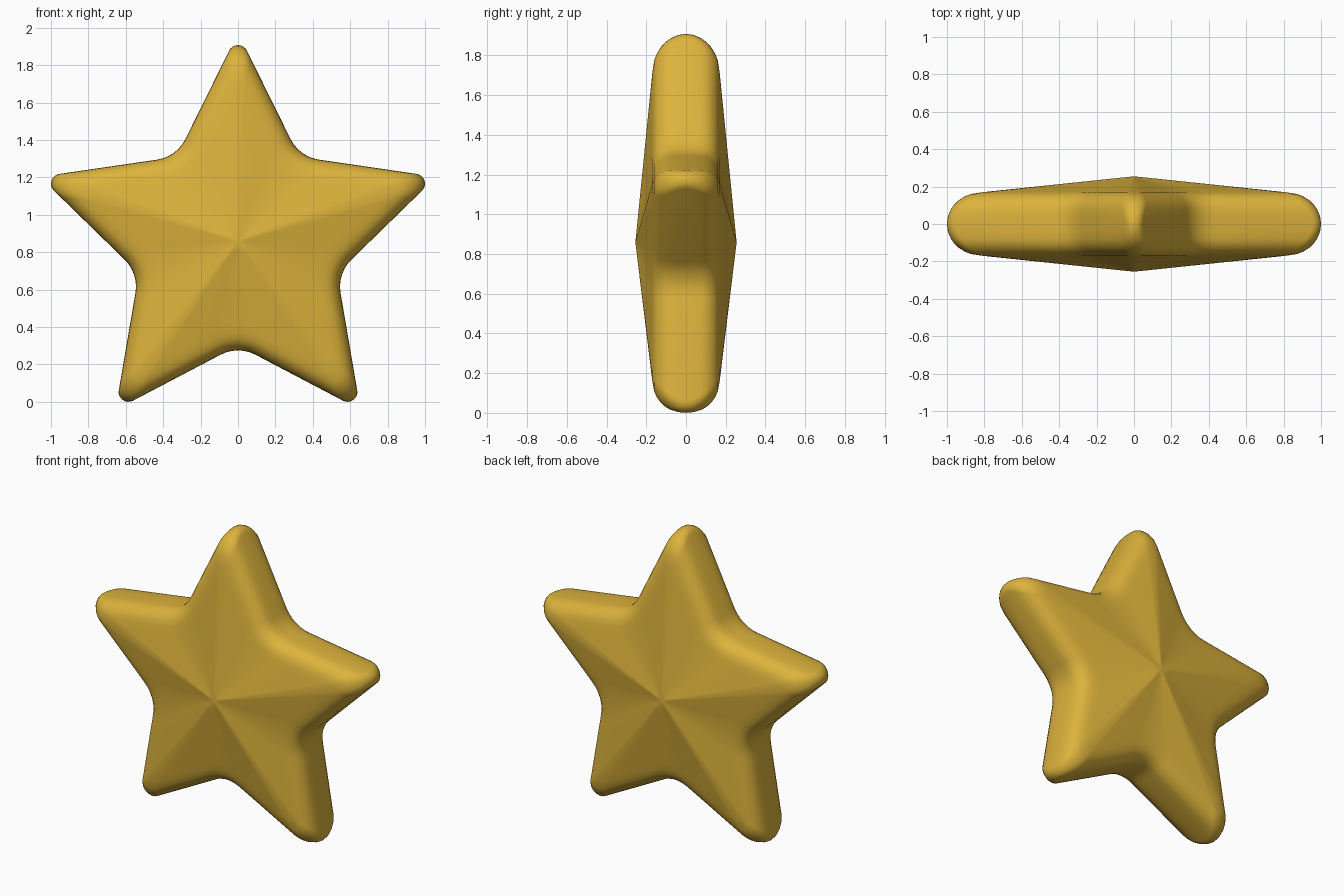
import bpy, bmesh
from math import sin, cos, radians, sqrt, pi

if "Cube" in bpy.data.objects:
    bpy.data.objects.remove(bpy.data.objects["Cube"], do_unlink=True)

HALF_TIP = radians(26.3)           # half the angle of each point
NORMAL = pi / 2 - HALF_TIP         # flank normal, measured from the point's axis
NOTCH = radians(36)
FLANK, TIP = 0.494, 1.049          # centre to flank, centre to tip
EDGE_Y, PEAK_Y, CENTRE_Z = 0.17, 0.255, 0.859
TIP_STEPS, NOTCH_STEPS = 8, 6


def star_outline(inset, tip):
    """Five-pointed outline with round tips and filleted notches."""
    flank = FLANK - inset
    tip_r = (flank / sin(HALF_TIP) - tip) / (1 / sin(HALF_TIP) - 1)
    notch_r = 0.2 + inset
    notch_c = (flank + notch_r) / cos(NORMAL - NOTCH)
    local = []
    for i in range(TIP_STEPS + 1):
        a = NORMAL * (2 * i / TIP_STEPS - 1)
        local.append((tip - tip_r + tip_r * cos(a), tip_r * sin(a)))
    for i in range(NOTCH_STEPS + 1):
        a = NORMAL + 2 * (NOTCH - NORMAL) * i / NOTCH_STEPS
        local.append((notch_c * cos(NOTCH) - notch_r * cos(a),
                      notch_c * sin(NOTCH) - notch_r * sin(a)))
    points = []
    for arm in range(5):
        t = 2 * NOTCH * arm
        points += [(u * sin(t) + w * cos(t), u * cos(t) - w * sin(t)) for u, w in local]
    return points


# Rim: flat wall, then a rounded shoulder (depth, inset)
shoulder = [(0.0, 0.0), (0.04, 0.0), (0.08, 0.002), (0.105, 0.008), (0.128, 0.021),
            (0.147, 0.039), (0.16, 0.06), (EDGE_Y, 0.092)]
half = []
for y, inset in shoulder:
    tip = TIP - 0.2 + 0.2 * sqrt(max(0, 1 - (y / EDGE_Y) ** 2))
    half.append((y, star_outline(inset, tip)))

# Face: straight slopes rising from the shoulder to the centre peak
edge = half[-1][1]
for s in (0.9, 0.65, 0.35, 0.1):
    half.append((PEAK_Y + (EDGE_Y - PEAK_Y) * s, [(x * s, z * s) for x, z in edge]))
layers = [(-y, ring) for y, ring in reversed(half)] + half[1:]

# Star body
bm = bmesh.new()
rings = [[bm.verts.new((x, y, z + CENTRE_Z)) for x, z in ring] for y, ring in layers]
count = len(rings[0])
for a, b in zip(rings, rings[1:]):
    for i in range(count):
        j = (i + 1) % count
        bm.faces.new((a[i], a[j], b[j], b[i]))
for ring, y in ((rings[0], -PEAK_Y), (rings[-1], PEAK_Y)):
    peak = bm.verts.new((0, y, CENTRE_Z))
    for i in range(count):
        bm.faces.new((ring[i], ring[(i + 1) % count], peak))
bmesh.ops.remove_doubles(bm, verts=bm.verts, dist=0.0001)
bmesh.ops.recalc_face_normals(bm, faces=bm.faces)
for face in bm.faces:
    face.smooth = True

mesh = bpy.data.meshes.new("star_body")
bm.to_mesh(mesh)
bm.free()
star = bpy.data.objects.new("star_body", mesh)
bpy.context.collection.objects.link(star)

# Gold colour
gold = bpy.data.materials.new("gold")
gold.use_nodes = True
colour = (0.72, 0.45, 0.045, 1)
gold.diffuse_color = colour
gold.node_tree.nodes["Principled BSDF"].inputs["Base Color"].default_value = colour
mesh.materials.append(gold)
